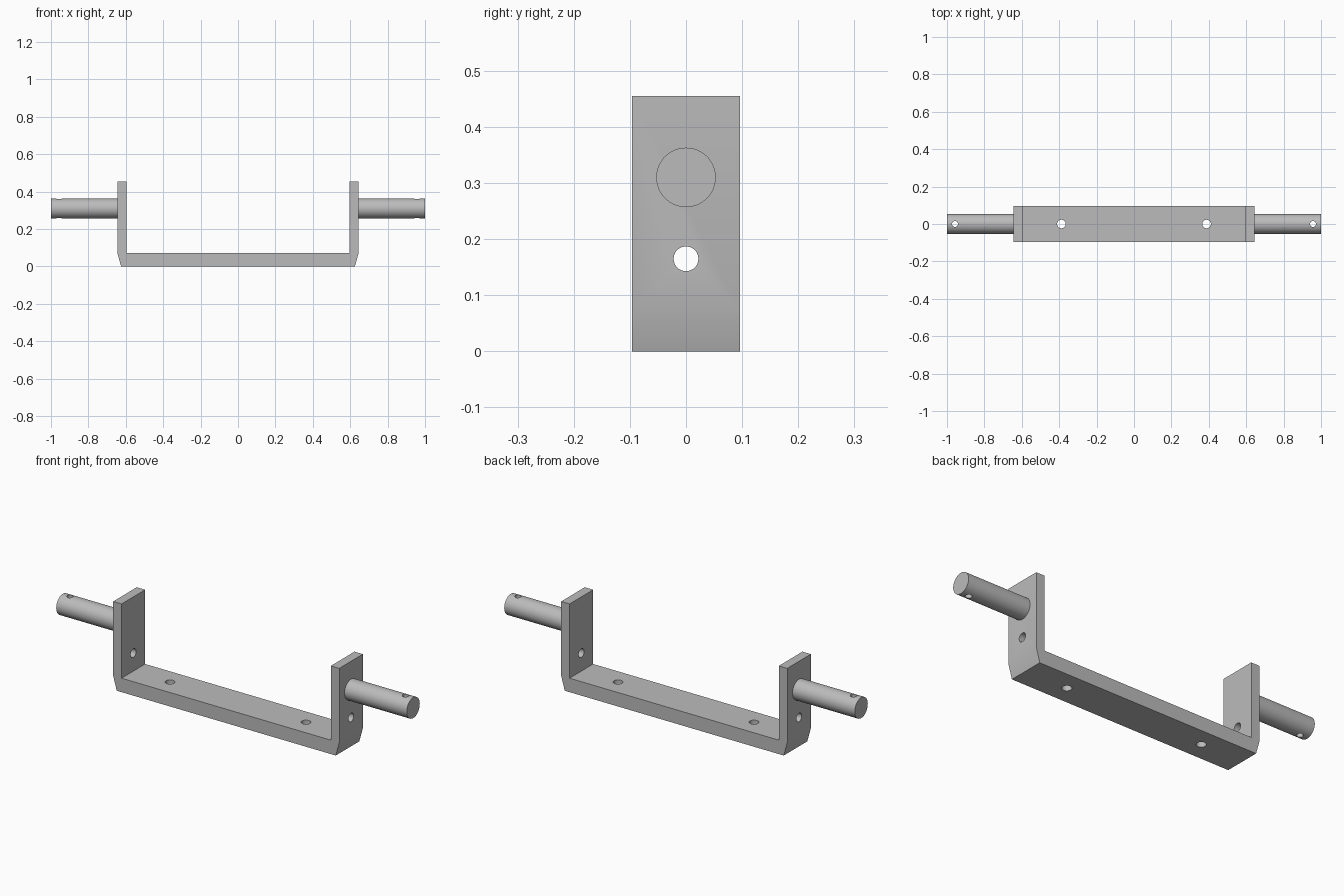
import bpy, bmesh, math

if "Cube" in bpy.data.objects:
    bpy.data.objects.remove(bpy.data.objects["Cube"])

steel = bpy.data.materials.new("grey_steel")
steel.diffuse_color = (0.5, 0.5, 0.5, 1)
steel.use_nodes = True
steel.node_tree.nodes["Principled BSDF"].inputs["Base Color"].default_value = steel.diffuse_color


def rod(name, loc, radius, length, axis, sides=48):
    rot = {'x': (0, math.pi / 2, 0), 'z': (0, 0, 0)}[axis]
    bpy.ops.mesh.primitive_cylinder_add(vertices=sides, radius=radius, depth=length,
                                        location=loc, rotation=rot)
    ob = bpy.context.object
    ob.name = name
    ob.data.materials.append(steel)
    return ob


def drill(target, cutters):
    # Apply each hole, then remove its cutter
    for c in cutters:
        mod = target.modifiers.new("hole", 'BOOLEAN')
        mod.operation = 'DIFFERENCE'
        mod.solver = 'EXACT'
        mod.object = c
        bpy.context.view_layer.objects.active = target
        bpy.ops.object.modifier_apply(modifier=mod.name)
        bpy.data.objects.remove(c, do_unlink=True)


def smooth(ob):
    bpy.ops.object.select_all(action='DESELECT')
    ob.select_set(True)
    bpy.context.view_layer.objects.active = ob
    bpy.ops.object.shade_smooth_by_angle(angle=math.radians(30))


# U-shaped bracket: mirrored half profile extruded in depth
half = [(0.625, 0), (0.645, 0.072), (0.645, 0.455), (0.597, 0.455), (0.597, 0.072)]
profile = half + [(-x, z) for x, z in reversed(half)]
bm = bmesh.new()
face = bm.faces.new([bm.verts.new((x, -0.096, z)) for x, z in profile])
ext = bmesh.ops.extrude_face_region(bm, geom=[face])
bmesh.ops.translate(bm, vec=(0, 0.192, 0),
                    verts=[g for g in ext["geom"] if isinstance(g, bmesh.types.BMVert)])
bmesh.ops.recalc_face_normals(bm, faces=bm.faces)
mesh = bpy.data.meshes.new("bracket")
bm.to_mesh(mesh)
bm.free()
bracket = bpy.data.objects.new("bracket", mesh)
bpy.context.collection.objects.link(bracket)
mesh.materials.append(steel)

# Mounting holes in the floor and in both arms
holes = []
for s in (-1, 1):
    holes.append(rod("floor_hole", (s * 0.388, 0, 0.036), 0.023, 0.2, 'z'))
    holes.append(rod("arm_hole", (s * 0.621, 0, 0.165), 0.022, 0.2, 'x'))
drill(bracket, holes)
smooth(bracket)

# Pins with a cross-drilled hole near the outer end
for s, side in ((-1, "left"), (1, "right")):
    pin = rod(side + "_pin", (s * 0.8225, 0, 0.31), 0.053, 0.355, 'x', 64)
    drill(pin, [rod("pin_hole", (s * 0.957, 0, 0.31), 0.016, 0.3, 'z', 32)])
    smooth(pin)
